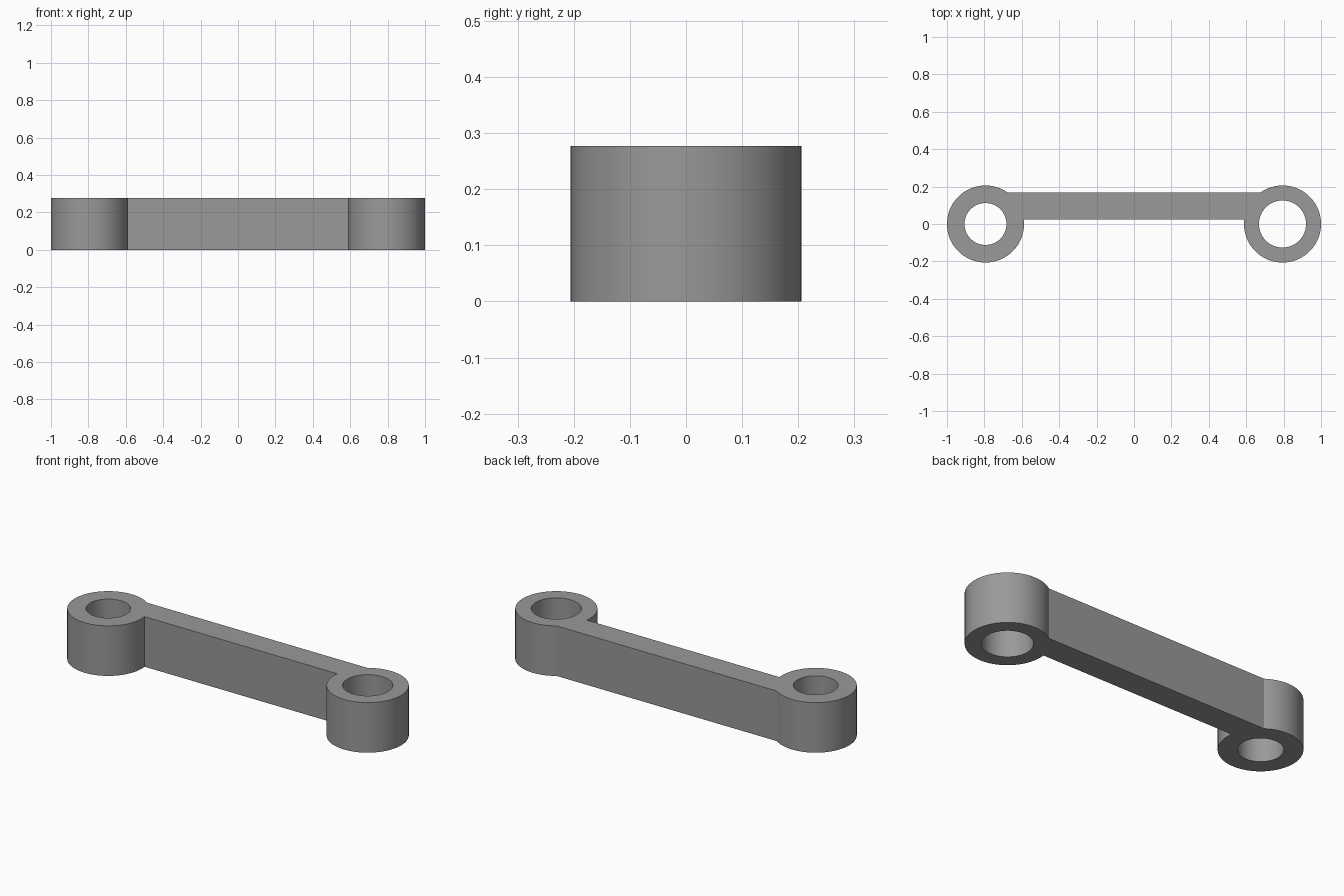
import bpy, bmesh, math

if "Cube" in bpy.data.objects:
    bpy.data.objects.remove(bpy.data.objects["Cube"])

HEIGHT = 0.277
RING_X, RING_R = 0.794, 0.206
HOLES = ((-RING_X, 0.112), (RING_X, 0.126))   # left and right bore
BAR_Y0, BAR_Y1 = 0.025, 0.168


def arc(cx, r, a0, a1, n):
    """Points on a circle around (cx, 0), both ends included."""
    return [(cx + r * math.cos(a0 + (a1 - a0) * i / n),
             r * math.sin(a0 + (a1 - a0) * i / n)) for i in range(n + 1)]


# Outer outline: two ring arcs joined by the straight sides of the bar
low = math.asin(BAR_Y0 / RING_R)
high = math.asin(BAR_Y1 / RING_R)
outline = (arc(RING_X, RING_R, math.pi - low, 3 * math.pi - high, 64)
           + arc(-RING_X, RING_R, high, 2 * math.pi + low, 64))
loops = [outline] + [arc(x, r, 0, 2 * math.pi, 64)[:-1] for x, r in HOLES]

# Fill the outline around the bores and extrude it upwards
bm = bmesh.new()
edges = []
for pts in loops:
    vs = [bm.verts.new((x, y, 0)) for x, y in pts]
    edges += [bm.edges.new((vs[i - 1], vs[i])) for i in range(len(vs))]
bmesh.ops.triangle_fill(bm, edges=edges, use_beauty=True)
top = bmesh.ops.extrude_face_region(bm, geom=bm.faces[:], use_keep_orig=True)
bmesh.ops.translate(bm, vec=(0, 0, HEIGHT),
                    verts=[g for g in top["geom"] if isinstance(g, bmesh.types.BMVert)])
bmesh.ops.recalc_face_normals(bm, faces=bm.faces[:])

mesh = bpy.data.meshes.new("link_arm")
bm.to_mesh(mesh)
bm.free()
link = bpy.data.objects.new("link_arm", mesh)
bpy.context.collection.objects.link(link)

# Plain grey finish
grey = bpy.data.materials.new("mid_grey")
grey.diffuse_color = (0.32, 0.32, 0.32, 1)
grey.use_nodes = True
grey.node_tree.nodes["Principled BSDF"].inputs["Base Color"].default_value = grey.diffuse_color
mesh.materials.append(grey)

# Smooth walls with crisp rims
bpy.context.view_layer.objects.active = link
link.select_set(True)
bpy.ops.object.shade_smooth_by_angle(angle=math.radians(30))
